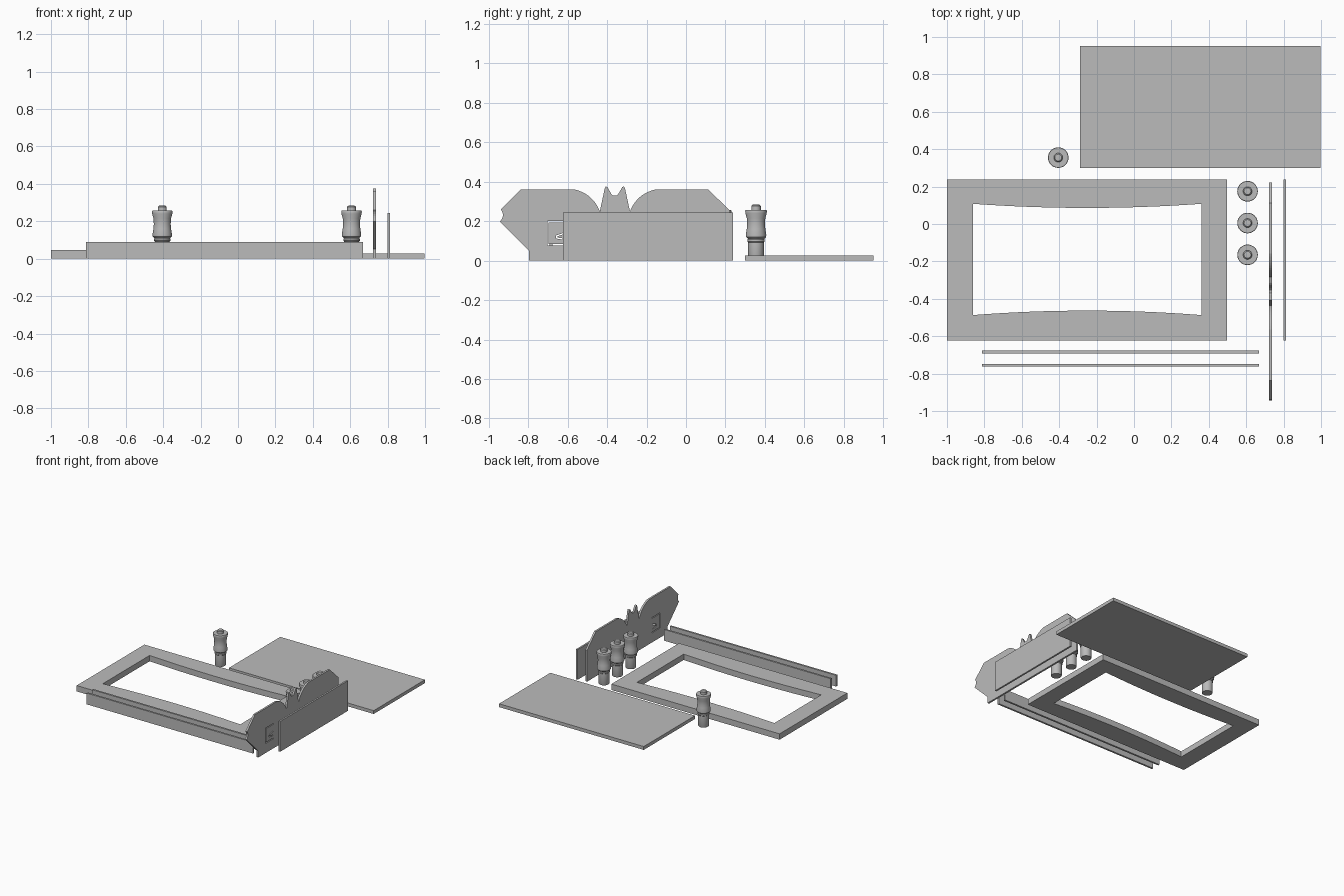
import bpy, bmesh, math
from mathutils import Matrix

if "Cube" in bpy.data.objects:
    bpy.data.objects.remove(bpy.data.objects["Cube"])

grey = bpy.data.materials.new("plain grey")
grey.diffuse_color = (0.5, 0.5, 0.5, 1)
grey.use_nodes = True
grey.node_tree.nodes["Principled BSDF"].inputs["Base Color"].default_value = grey.diffuse_color


def finish(name, bm):
    bmesh.ops.recalc_face_normals(bm, faces=bm.faces[:])
    me = bpy.data.meshes.new(name)
    bm.to_mesh(me)
    bm.free()
    me.materials.append(grey)
    ob = bpy.data.objects.new(name, me)
    bpy.context.collection.objects.link(ob)
    return ob


def box(name, x0, x1, y0, y1, z0, z1):
    bm = bmesh.new()
    bmesh.ops.create_cube(bm, size=1)
    for v in bm.verts:
        v.co = ((x0 + x1) / 2 + v.co.x * (x1 - x0),
                (y0 + y1) / 2 + v.co.y * (y1 - y0),
                (z0 + z1) / 2 + v.co.z * (z1 - z0))
    return finish(name, bm)


def sheet(name, loops, thick, matrix=Matrix()):
    """Extrude an outline (first loop) with holes (other loops)."""
    bm = bmesh.new()
    edges = []
    for loop in loops:
        vs = [bm.verts.new((a, b, 0)) for a, b in loop]
        edges += [bm.edges.new((vs[i - 1], vs[i])) for i in range(len(vs))]
    bmesh.ops.triangle_fill(bm, edges=edges, use_beauty=True, normal=(0, 0, 1))
    bmesh.ops.dissolve_limit(bm, angle_limit=0.01, verts=[], edges=bm.edges[:])
    ext = bmesh.ops.extrude_face_region(bm, geom=bm.faces[:], use_keep_orig=True)
    for g in ext["geom"]:
        if isinstance(g, bmesh.types.BMVert):
            g.co.z += thick
    bm.transform(matrix)
    return finish(name, bm)


def bow(x0, x1, y, rise, n=16):
    """Shallow bowed edge from x0 to x1."""
    return [(x0 + (x1 - x0) * i / n, y + rise * (1 - (2 * i / n - 1) ** 2))
            for i in range(n + 1)]


def arc(a, b, bulge, n=10):
    """Curve from a to b, pushed sideways by bulge in the middle."""
    dx, dy = b[0] - a[0], b[1] - a[1]
    d = math.hypot(dx, dy)
    pts = []
    for i in range(n + 1):
        t = i / n
        k = 4 * bulge * t * (1 - t) / d
        pts.append((a[0] + dx * t - dy * k, a[1] + dy * t + dx * k))
    return pts


# Open frame with bowed long inner edges
sheet("frame", [[(-1, -0.622), (0.497, -0.622), (0.497, 0.239), (-1, 0.239)],
                bow(-0.862, 0.361, -0.487, 0.024) + bow(0.361, -0.862, 0.108, -0.022)], 0.047)

# Loose flat panels and strips
box("back_panel", -0.29, 0.997, 0.30, 0.951, 0, 0.027)
box("side_panel", 0.798, 0.812, -0.624, 0.238, 0, 0.243)
box("inner_strip", -0.812, 0.668, -0.692, -0.677, 0, 0.09)
box("outer_strip", -0.812, 0.668, -0.763, -0.748, 0, 0.09)

# Shaped end plate: outline in (y, z)
outline = [(0.223, 0), (0.223, 0.254), (0.112, 0.36), (-0.157, 0.36)]
outline += arc((-0.157, 0.36), (-0.284, 0.249), -0.022)[1:]
outline += [(-0.295, 0.30), (-0.309, 0.366), (-0.315, 0.376), (-0.323, 0.372),
            (-0.345, 0.335), (-0.352, 0.33), (-0.37, 0.33), (-0.377, 0.335),
            (-0.398, 0.372), (-0.406, 0.376), (-0.412, 0.366), (-0.426, 0.30)]
outline += arc((-0.437, 0.249), (-0.563, 0.36), -0.022)
outline += [(-0.838, 0.36)] + arc((-0.938, 0.26), (-0.944, 0.198), 0.013, 6)
outline += [(-0.797, 0.052), (-0.797, 0)]
t = 0.007
slit = [(-0.60, 0.20), (-0.703, 0.20), (-0.703, 0.077), (-0.60, 0.077),
        (-0.60, 0.077 + t), (-0.703 + t, 0.077 + t), (-0.703 + t, 0.20 - t), (-0.60, 0.20 - t)]
catch = [(-0.61, 0.144), (-0.658, 0.128), (-0.658, 0.112), (-0.61, 0.104),
         (-0.61, 0.110), (-0.652, 0.117), (-0.652, 0.123), (-0.61, 0.137)]
to_yz = Matrix(((0, 0, 1, 0.723), (1, 0, 0, 0), (0, 1, 0, 0), (0, 0, 0, 1)))
sheet("end_plate", [outline, slit, catch], 0.015, to_yz)

# Turned posts
profile = [(0, 0), (0.038, 0), (0.04, 0.004), (0.04, 0.092), (0.044, 0.096), (0.044, 0.106),
           (0.041, 0.11), (0.051, 0.12), (0.052, 0.13), (0.047, 0.16), (0.045, 0.185),
           (0.047, 0.215), (0.054, 0.24), (0.055, 0.252), (0.053, 0.257), (0.024, 0.257),
           (0.024, 0.277), (0.018, 0.283), (0, 0.284)]
for i, (x, y) in enumerate([(-0.405, 0.355), (0.607, 0.175), (0.607, 0.005), (0.607, -0.165)]):
    bm = bmesh.new()
    vs = [bm.verts.new((r, 0, z)) for r, z in profile]
    es = [bm.edges.new(p) for p in zip(vs, vs[1:])]
    bmesh.ops.spin(bm, geom=vs + es, cent=(0, 0, 0), axis=(0, 0, 1),
                   angle=math.tau, steps=32, use_duplicate=False)
    bmesh.ops.remove_doubles(bm, verts=bm.verts[:], dist=0.0005)
    ob = finish("post_%d" % (i + 1), bm)
    ob.location = (x, y, 0)
    bpy.context.view_layer.objects.active = ob
    ob.select_set(True)
    bpy.ops.object.shade_smooth_by_angle(angle=math.radians(35))
    ob.select_set(False)
